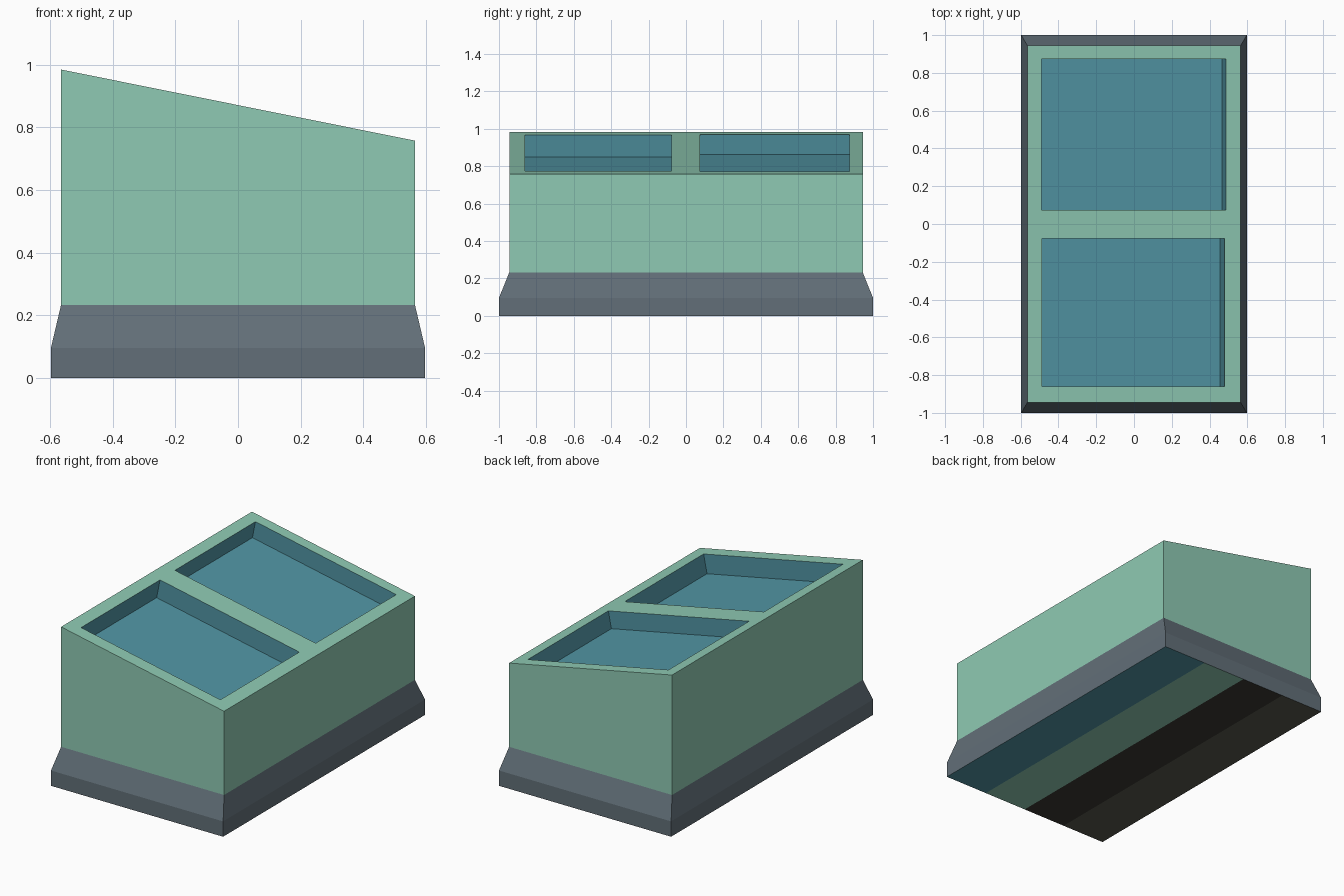
import bpy, bmesh, math

if "Cube" in bpy.data.objects:
    bpy.data.objects.remove(bpy.data.objects["Cube"])


def material(name, rgb):
    m = bpy.data.materials.new(name)
    lin = [((c / 255 + 0.055) / 1.055) ** 2.4 for c in rgb]
    m.diffuse_color = (*lin, 1)
    m.use_nodes = True
    m.node_tree.nodes["Principled BSDF"].inputs["Base Color"].default_value = m.diffuse_color
    return m


GREEN = material("pale green", (143, 202, 179))
BLUE = material("teal blue", (82, 150, 165))
GREY = material("slate grey", (98, 111, 120))
BLACK = material("near black", (58, 57, 50))
OLIVE = material("dark olive", (87, 87, 77))


def finish(name, bm, mats):
    bmesh.ops.remove_doubles(bm, verts=bm.verts, dist=1e-5)
    bmesh.ops.recalc_face_normals(bm, faces=bm.faces)
    me = bpy.data.meshes.new(name)
    bm.to_mesh(me)
    bm.free()
    for m in mats:
        me.materials.append(m)
    ob = bpy.data.objects.new(name, me)
    bpy.context.collection.objects.link(ob)
    return ob


def face(bm, pts, mat=0):
    f = bm.faces.new([bm.verts.new(p) for p in pts])
    f.material_index = mat


def ring(bm, a, b, mat=0):
    for i in range(4):
        j = (i + 1) % 4
        face(bm, (a[i], a[j], b[j], b[i]), mat)


def rect(x0, x1, y0, y1, z):
    """Rectangle corners; z is a height or a function of x."""
    h = z if callable(z) else (lambda x: z)
    return [(x, y, h(x)) for x, y in ((x0, y0), (x1, y0), (x1, y1), (x0, y1))]


BX, BY, IX, IY = 0.597, 1.0, 0.565, 0.945
Z1, Z2, ZL, ZR = 0.096, 0.232, 0.984, 0.757
slope = (ZL - ZR) / (2 * IX)
tilt = math.atan(slope)


def top_z(x):
    return (ZL + ZR) / 2 - slope * x


# Base plinth with sloped shoulder and four-colour striped underside
bm = bmesh.new()
low = rect(-BX, BX, -BY, BY, 0)
mid = rect(-BX, BX, -BY, BY, Z1)
shoulder = rect(-IX, IX, -IY, IY, Z2)
ring(bm, low, mid)
ring(bm, mid, shoulder)
face(bm, shoulder)
face(bm, low)
for k in (-1, 0, 1):
    geom = [f for f in bm.faces if all(v.co.z < 1e-6 for v in f.verts)]
    edges = {e for f in geom for e in f.edges}
    verts = {v for f in geom for v in f.verts}
    bmesh.ops.bisect_plane(bm, geom=geom + list(edges) + list(verts),
                           plane_co=(k * BX / 2, 0, 0), plane_no=(1, 0, 0))
for f in bm.faces:
    if all(v.co.z < 1e-6 for v in f.verts):
        q = int((f.calc_center_median().x + BX) / (BX / 2))
        f.material_index = (1, 2, 3, 4)[q]
finish("base_plinth", bm, (GREY, OLIVE, BLACK, GREEN, BLUE))

# Body with slanted top and two recessed panels: x0, x1, y0, y1, depth
bm = bmesh.new()
ring(bm, rect(-IX, IX, -IY, IY, Z2), rect(-IX, IX, -IY, IY, top_z))
face(bm, rect(-IX, IX, -IY, IY, Z2))
for x0, x1, y0, y1, d in ((-0.49, 0.486, 0.075, 0.873, 0.108),
                          (-0.486, 0.48, -0.86, -0.078, 0.12)):
    half = (0, IY) if y0 > 0 else (-IY, 0)
    outer = rect(-IX, IX, *half, top_z)
    rim = rect(x0, x1, y0, y1, top_z)
    floor = [(x - d * math.sin(tilt), y, z - d * math.cos(tilt)) for x, y, z in rim]
    ring(bm, outer, rim, 0)
    ring(bm, rim, floor, 1)
    face(bm, floor, 1)
# Weld the side walls to the frame's middle seam
for e in list(bm.edges):
    a, b = (v.co for v in e.verts)
    if abs(a.x - b.x) < 1e-6 and abs(abs(a.x) - IX) < 1e-6 and abs(a.y - b.y) > 1.8 and a.z > 0.5:
        bmesh.utils.edge_split(e, e.verts[0], 0.5)
finish("cabinet_body", bm, (GREEN, BLUE))
